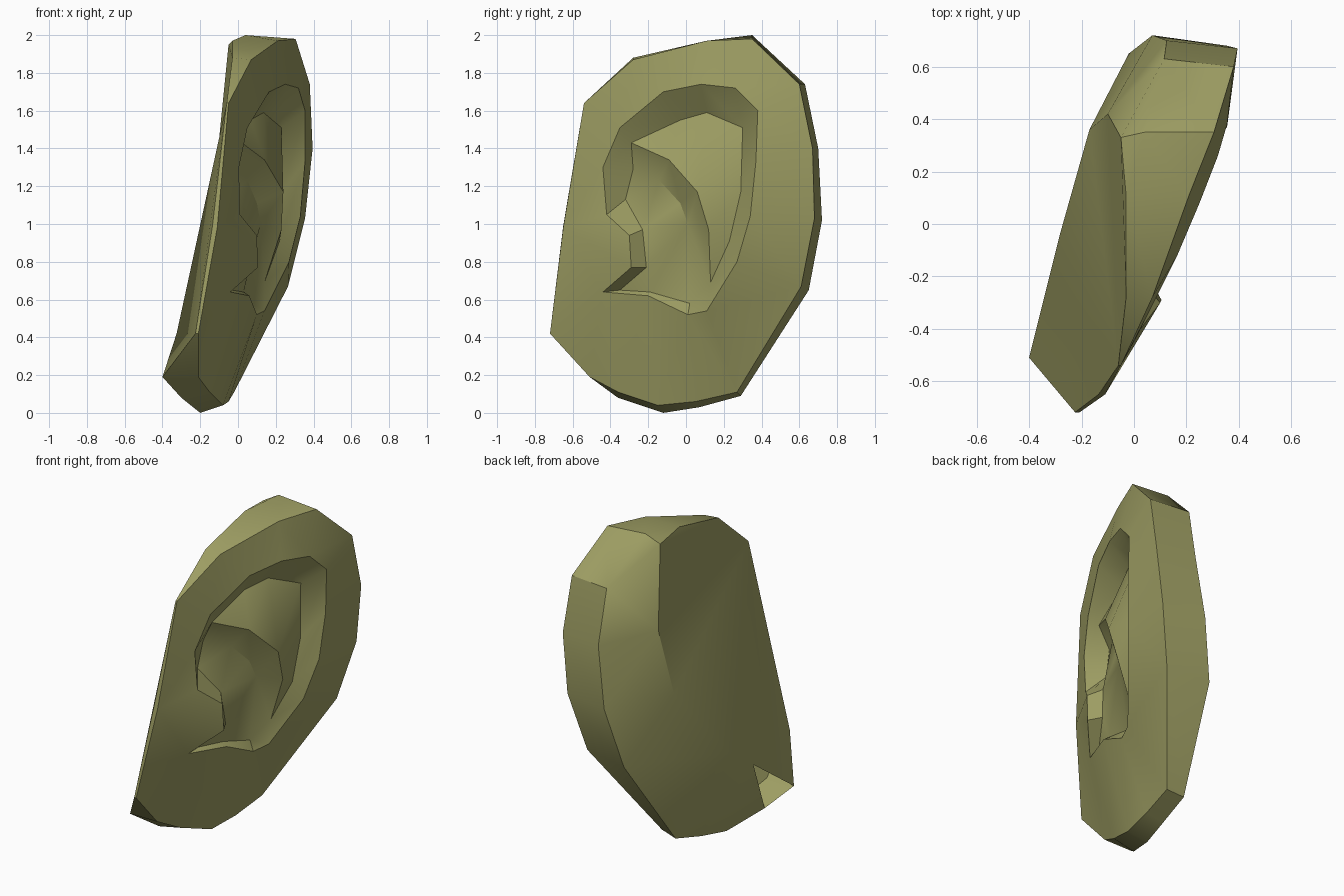
import bpy, bmesh, math

if "Cube" in bpy.data.objects:
    bpy.data.objects.remove(bpy.data.objects["Cube"])

skin = bpy.data.materials.new("olive skin")
skin.diffuse_color = (0.34, 0.34, 0.125, 1)
skin.use_nodes = True
skin.node_tree.nodes["Principled BSDF"].inputs["Base Color"].default_value = skin.diffuse_color

bm = bmesh.new()


def ring(points):
    return [bm.verts.new(p) for p in points]


def face(*verts):
    bm.faces.new(verts)


def stitch(a, b):
    """Triangle strip between two open chains, always taking the shorter diagonal."""
    i = j = 0
    while i < len(a) - 1 or j < len(b) - 1:
        step_a = j == len(b) - 1 or (i < len(a) - 1 and
                 (a[i + 1].co - b[j].co).length <= (a[i].co - b[j + 1].co).length)
        if step_a:
            if b[j] not in (a[i], a[i + 1]):
                face(a[i], a[i + 1], b[j])
            i += 1
        else:
            if a[i] not in (b[j], b[j + 1]):
                face(a[i], b[j + 1], b[j])
            j += 1


# Outer edge of the front surface, from the top, down the rear, round the lobe
front = ring([(.305, .35, 1.98), (.38, .60, 1.74), (.395, .67, 1.40), (.355, .68, 1.03),
              (.265, .61, .67), (-.02, .27, .11), (-.05, .05, .06), (-.08, -.15, .04),
              (-.15, -.36, .11), (-.21, -.51, .19), (-.21, -.72, .42), (-.11, -.65, .98),
              (-.05, -.54, 1.64), (.07, -.28, 1.87), (.21, .11, 1.97)])

# Rear edge of the side wall
rear = ring([(.04, .35, 2.0), (.115, .63, 1.74), (.125, .70, 1.40), (.07, .72, 1.02),
             (-.02, .65, .65), (-.13, .29, .09), (-.16, .07, .03), (-.20, -.12, 0),
             (-.30, -.36, .08), (-.40, -.51, .19), (-.225, -.718, .42), (-.135, -.65, .99),
             (-.06, -.54, 1.64), (-.03, -.28, 1.88), (-.03, .11, 1.97)])
n = len(front)
for k in range(n):
    face(front[k], front[(k + 1) % n], rear[(k + 1) % n], rear[k])

# Flat plate that meets the head
root = ring([(-.05, .33, 1.95), (-.10, .42, 1.45), (-.17, .36, 1.04), (-.28, -.03, .55),
             (-.325, -.21, .42)])
face(root[0], root[1], root[2], rear[12], rear[13])
face(root[2], root[3], root[4], rear[9], rear[10], rear[11], rear[12])
face(root[0], rear[13], rear[14])

# Back of the ear, left open behind the lobe
stitch([rear[14]] + rear[:9], [rear[14]] + root)

# Rim of the bowl
rim = ring([(.32, .26, 1.72), (.355, .38, 1.60), (.355, .37, 1.33), (.33, .34, 1.04),
            (.27, .27, .80), (.14, .11, .54), (.10, .01, .52), (.06, -.20, .62),
            (-.04, -.44, .64), (.105, -.29, .77), (.10, -.30, .94), (.01, -.42, 1.05),
            (.005, -.44, 1.30), (.05, -.35, 1.51), (.165, -.12, 1.70), (.25, .08, 1.74)])
stitch(front + front[:1], rim + rim[:1])

# Foot of the bowl wall
foot = ring([(.23, .30, 1.51), (.235, .29, 1.17), (.22, .23, .91), (.14, .13, .69),
             (.07, .02, .58), (.03, -.19, .64), (-.03, -.35, .65), (.06, -.21, .77),
             (.04, -.23, .97), (-.06, -.32, 1.13), (-.05, -.28, 1.29), (.02, -.29, 1.43),
             (.065, -.03, 1.55), (.135, .11, 1.59)])
d, e, f, g, h, i, j, k, l, m, o, a, b, c = foot

# Bowl wall, joined rim to foot
R = rim
for poly in ((R[0], R[1], d), (R[1], R[2], e, d), (R[2], R[3], f, e), (R[3], R[4], f),
             (R[4], g, f), (R[4], R[5], g), (R[5], R[6], h, g), (R[6], R[7], i, h),
             (R[7], R[8], j, i), (R[8], R[9], k, j), (R[9], R[10], l, k),
             (R[10], R[11], m, l), (R[11], R[12], m), (R[12], o, m), (R[12], R[13], a, o),
             (R[13], R[14], b, a), (R[14], R[15], c, b), (R[15], R[0], d, c)):
    face(*poly)

# Inner ridge and the slope beneath it
p, q, r = ring([(.14, -.09, 1.34), (.24, .06, 1.17), (.23, .12, .97)])
s, t, u = ring([(.05, -.14, 1.23), (.10, -.03, 1.11), (.12, .01, 1.0)])
for quad in ((a, p, s, o), (p, q, t, s), (q, r, u, t)):
    face(*quad)

# Upper hollow
for poly in ((a, b, p), (b, c, p), (c, q, p), (c, d, q), (d, e, q), (e, f, r, q)):
    face(*poly)

# Lower hollow
for tri in ((r, f, g), (r, g, u), (u, g, h), (u, h, i), (u, i, k), (i, j, k),
            (u, k, l), (t, u, l), (s, t, l), (s, l, m), (o, s, m)):
    face(*tri)

bmesh.ops.recalc_face_normals(bm, faces=bm.faces)
mesh = bpy.data.meshes.new("ear")
bm.to_mesh(mesh)
bm.free()
mesh.materials.append(skin)
ear = bpy.data.objects.new("ear", mesh)
bpy.context.collection.objects.link(ear)
bpy.context.view_layer.objects.active = ear
ear.select_set(True)
bpy.ops.object.shade_smooth_by_angle(angle=math.radians(33))
